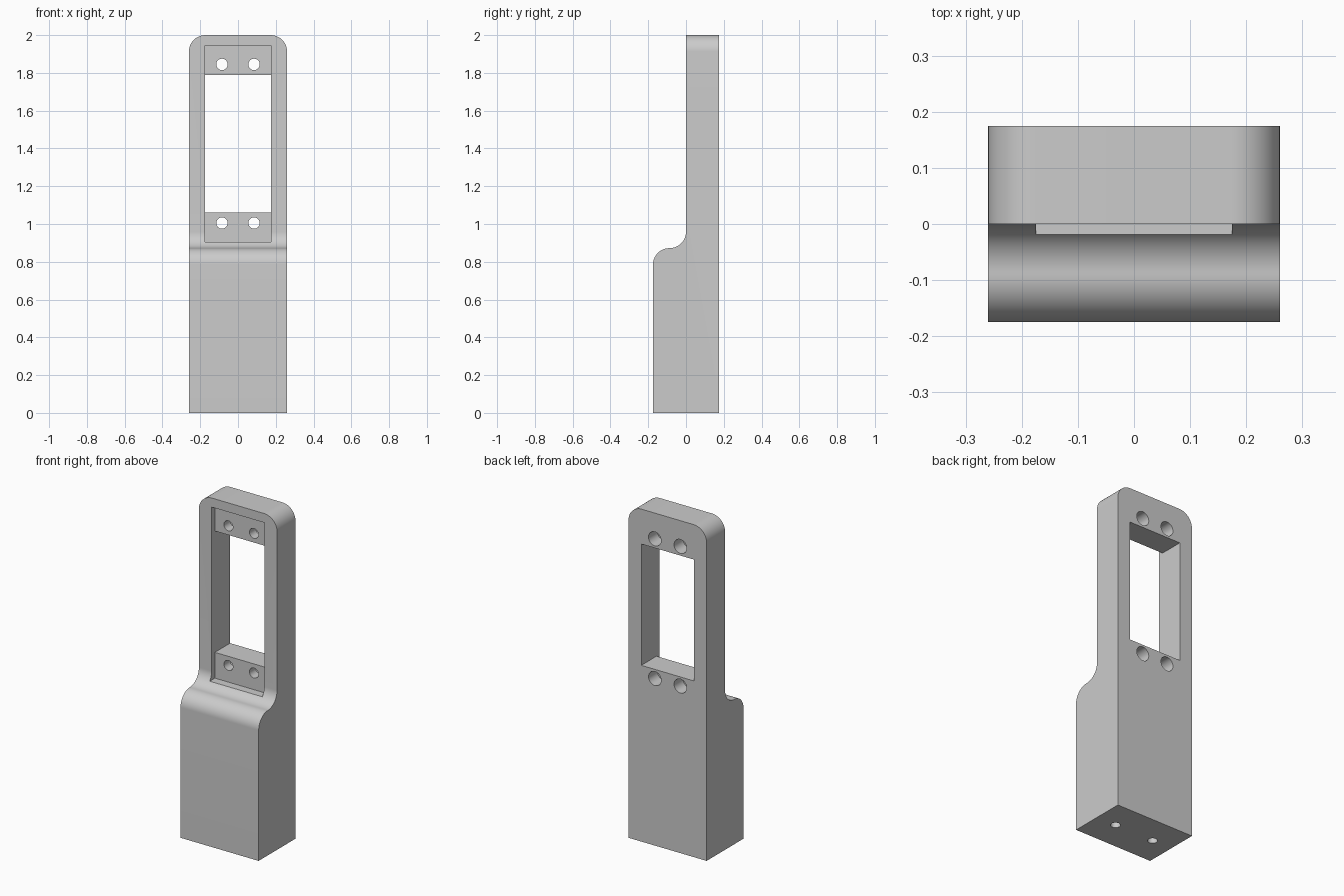
import bpy, bmesh
from math import pi, sin, cos, radians
from mathutils import Matrix, Vector

cube = bpy.data.objects.get("Cube")
if cube:
    bpy.data.objects.remove(cube)

grey = bpy.data.materials.new("plain grey")
grey.use_nodes = True
colour = (0.6, 0.6, 0.6, 1)
grey.diffuse_color = colour
grey.node_tree.nodes["Principled BSDF"].inputs["Base Color"].default_value = colour

HALF_W, HALF_D, HEIGHT, R = 0.26, 0.175, 2.0, 0.0875


def finish(name, bm):
    bmesh.ops.recalc_face_normals(bm, faces=bm.faces)
    mesh = bpy.data.meshes.new(name)
    bm.to_mesh(mesh)
    bm.free()
    mesh.materials.append(grey)
    obj = bpy.data.objects.new(name, mesh)
    bpy.context.collection.objects.link(obj)
    return obj


def prism(name, points, sweep):
    """Closed outline extruded along a vector."""
    bm = bmesh.new()
    face = bm.faces.new([bm.verts.new(p) for p in points])
    new = bmesh.ops.extrude_face_region(bm, geom=[face])["geom"]
    bmesh.ops.translate(bm, vec=sweep, verts=[v for v in new if isinstance(v, bmesh.types.BMVert)])
    return finish(name, bm)


def box(name, lo, hi):
    bm = bmesh.new()
    lo, hi = Vector(lo), Vector(hi)
    size = Matrix.Diagonal((*(hi - lo), 1))
    bmesh.ops.create_cube(bm, size=1, matrix=Matrix.Translation((lo + hi) / 2) @ size)
    return finish(name, bm)


def cylinder(name, centre, radius, length, along_y):
    bm = bmesh.new()
    turn = Matrix.Rotation(pi / 2 if along_y else 0, 4, "X")
    bmesh.ops.create_cone(bm, cap_ends=True, segments=40, radius1=radius, radius2=radius,
                          depth=length, matrix=Matrix.Translation(centre) @ turn)
    return finish(name, bm)


def arc(cx, cz, start, end, steps=20):
    angles = [radians(start + (end - start) * i / steps) for i in range(steps + 1)]
    return [(cx + R * cos(a), cz + R * sin(a)) for a in angles]


def combine(obj, tool, operation="DIFFERENCE"):
    mod = obj.modifiers.new("cut", "BOOLEAN")
    mod.operation, mod.solver, mod.object = operation, "EXACT", tool
    bpy.context.view_layer.objects.active = obj
    bpy.ops.object.modifier_apply(modifier=mod.name)
    bpy.data.objects.remove(tool)


# Body: side profile with an S-shaped shoulder
shoulder = 0.872
side = [(HALF_D, 0), (-HALF_D, 0)]
side += arc(-R, shoulder - R, 180, 90)
side += arc(-R, shoulder + R, 270, 360)[1:]
side += [(0, 2.2), (HALF_D, 2.2)]
body = prism("mount_body", [(-0.4, y, z) for y, z in side], (0.8, 0, 0))

# Rounded top corners
top = HEIGHT - R
front = [(-HALF_W, -0.1), (HALF_W, -0.1)]
front += arc(HALF_W - R, top, 0, 90) + arc(R - HALF_W, top, 90, 180)
outline = prism("front_outline", [(x, -0.4, z) for x, z in front], (0, 0.8, 0))
combine(body, outline, "INTERSECT")

# Shallow recess and through window
combine(body, box("recess", (-0.175, -0.3, 0.905), (0.175, 0.03, 1.945)))
combine(body, box("window", (-0.175, -0.1, 1.06), (0.175, 0.3, 1.79)))

# Screw holes, wider at the back, and two blind holes underneath
for side_x in (-1, 1):
    for z in (1.005, 1.845):
        combine(body, cylinder("screw_hole", (side_x * 0.085, 0.1, z), 0.03, 0.4, True))
        combine(body, cylinder("counterbore", (side_x * 0.085, 0.19, z), 0.042, 0.2, True))
    combine(body, cylinder("base_hole", (side_x * 0.13, 0, 0.1), 0.027, 0.4, False))

# Smooth fillets and holes, sharp edges elsewhere
bpy.ops.object.select_all(action="DESELECT")
body.select_set(True)
bpy.context.view_layer.objects.active = body
bpy.ops.object.shade_smooth_by_angle(angle=radians(30))
